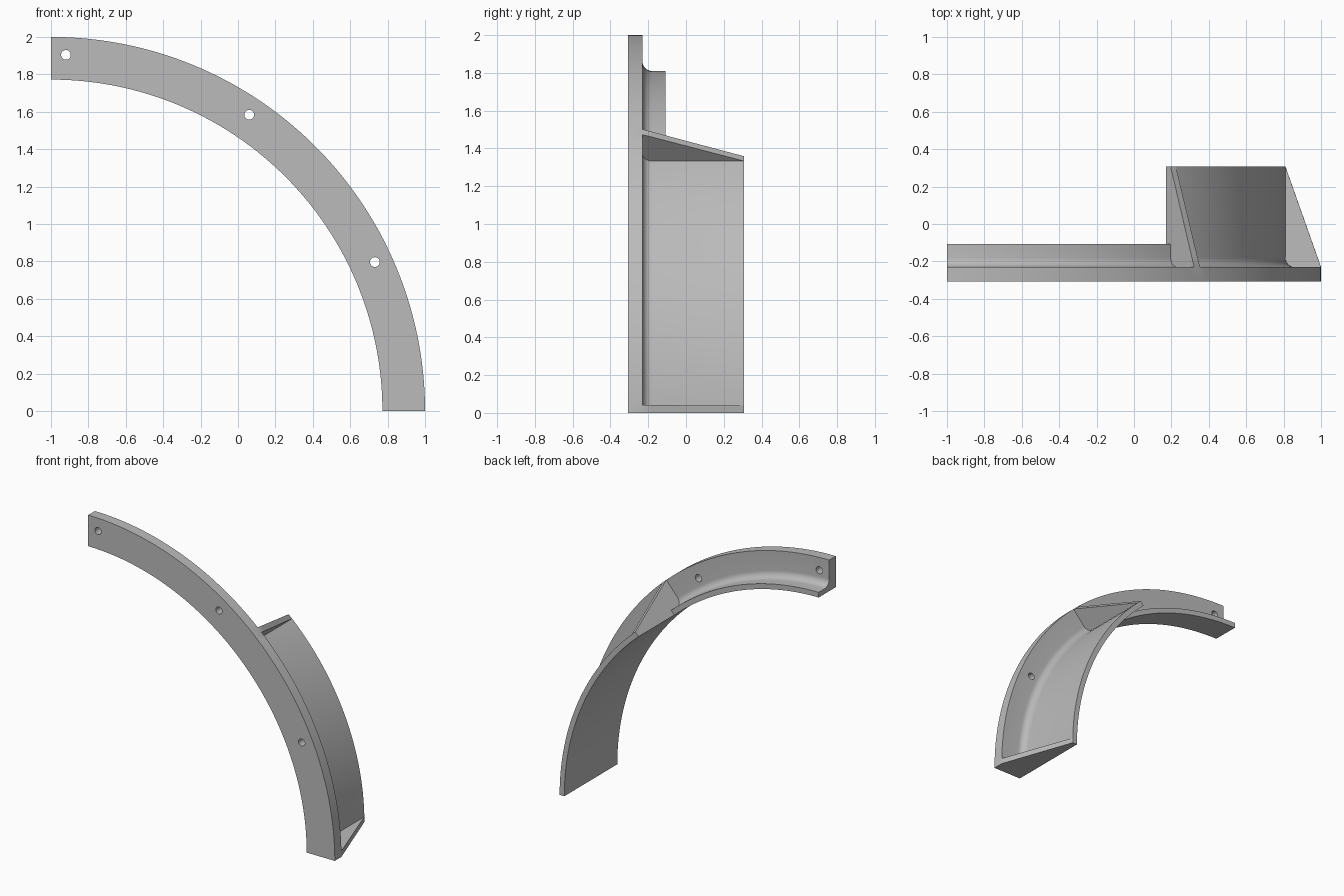
import bpy
import bmesh
from math import sin, cos, pi, radians

cube = bpy.data.objects.get("Cube")
if cube:
    bpy.data.objects.remove(cube, do_unlink=True)

R_IN, R_WALL, R_OUT = 1.772, 1.81, 2.0       # radii about the arc centre
FRONT, PLATE, LOW, HIGH = -0.307, -0.23, -0.108, 0.307   # depths
FILLET, STEPS = 0.05, 8
CENTRE_X = -1.0

grey = bpy.data.materials.new("grey")
grey.use_nodes = True
colour = (0.5, 0.5, 0.5, 1)
grey.diffuse_color = colour
grey.node_tree.nodes["Principled BSDF"].inputs["Base Color"].default_value = colour


def finish(bm, name):
    mesh = bpy.data.meshes.new(name)
    bm.to_mesh(mesh)
    bm.free()
    mesh.materials.append(grey)
    obj = bpy.data.objects.new(name, mesh)
    bpy.context.collection.objects.link(obj)
    return obj


def angle_section(top):
    """L-shaped section with a rounded inside corner, as (radius, depth)."""
    corner = []
    for i in range(STEPS + 1):
        a = i / STEPS * pi / 2
        corner.append((R_WALL + FILLET * (1 - sin(a)), PLATE + FILLET * (1 - cos(a))))
    return [(R_IN, FRONT), (R_OUT, FRONT), (R_OUT, PLATE)] + corner + [(R_WALL, top), (R_IN, top)]


def gusset_section():
    """Solid section with a sloping back, with the same number of points."""
    slope = []
    for i in range(STEPS + 1):
        t = (i + 1) / (STEPS + 2)
        slope.append((R_OUT + (R_WALL - R_OUT) * t, PLATE + (HIGH - PLATE) * t))
    return [(R_IN, FRONT), (R_OUT, FRONT), (R_OUT, PLATE)] + slope + [(R_WALL, HIGH), (R_IN, HIGH)]


# Sweep the changing section along the quarter circle
RIB, SPLIT = 1.2, 48.65
spans = [(0, RIB, gusset_section(), 1),
         (RIB, SPLIT - RIB, angle_section(HIGH), 48),
         (SPLIT - RIB, SPLIT, gusset_section(), 1),
         (SPLIT, 90, angle_section(LOW), 42)]
bm = bmesh.new()
rings = []
for start, end, section, count in spans:
    for i in range(count + 1):
        a = radians(start + (end - start) * i / count)
        rings.append([bm.verts.new((CENTRE_X + r * cos(a), y, r * sin(a))) for r, y in section])
for lower, upper in zip(rings, rings[1:]):
    for i in range(len(lower)):
        j = (i + 1) % len(lower)
        bm.faces.new((lower[i], lower[j], upper[j], upper[i]))
bm.faces.new(rings[0])
bm.faces.new(rings[-1])
bmesh.ops.remove_doubles(bm, verts=bm.verts[:], dist=1e-5)
bmesh.ops.dissolve_degenerate(bm, edges=bm.edges[:], dist=1e-5)
bmesh.ops.recalc_face_normals(bm, faces=bm.faces[:])
bracket = finish(bm, "curved_bracket")

# Drill the three mounting holes through the plate
bm = bmesh.new()
for degrees in (87.6, 56.2, 24.7):
    before = set(bm.verts)
    bmesh.ops.create_cone(bm, cap_ends=True, segments=32, radius1=0.026, radius2=0.026, depth=0.2)
    a = radians(degrees)
    for v in set(bm.verts) - before:
        x, y, z = v.co
        v.co = (CENTRE_X + 1.906 * cos(a) + x, -0.27 + z, 1.906 * sin(a) - y)
bmesh.ops.recalc_face_normals(bm, faces=bm.faces[:])
drill = finish(bm, "hole_cutter")
drill.hide_render = True

cut = bracket.modifiers.new("holes", 'BOOLEAN')
cut.operation = 'DIFFERENCE'
cut.solver = 'EXACT'
cut.object = drill
graph = bpy.context.evaluated_depsgraph_get()
drilled = bpy.data.meshes.new_from_object(bracket.evaluated_get(graph))
bracket.modifiers.clear()
bracket.data = drilled
bpy.data.objects.remove(drill, do_unlink=True)

# Smooth curves with crisp edges
drilled.shade_smooth()
drilled.set_sharp_from_angle(angle=radians(28))
